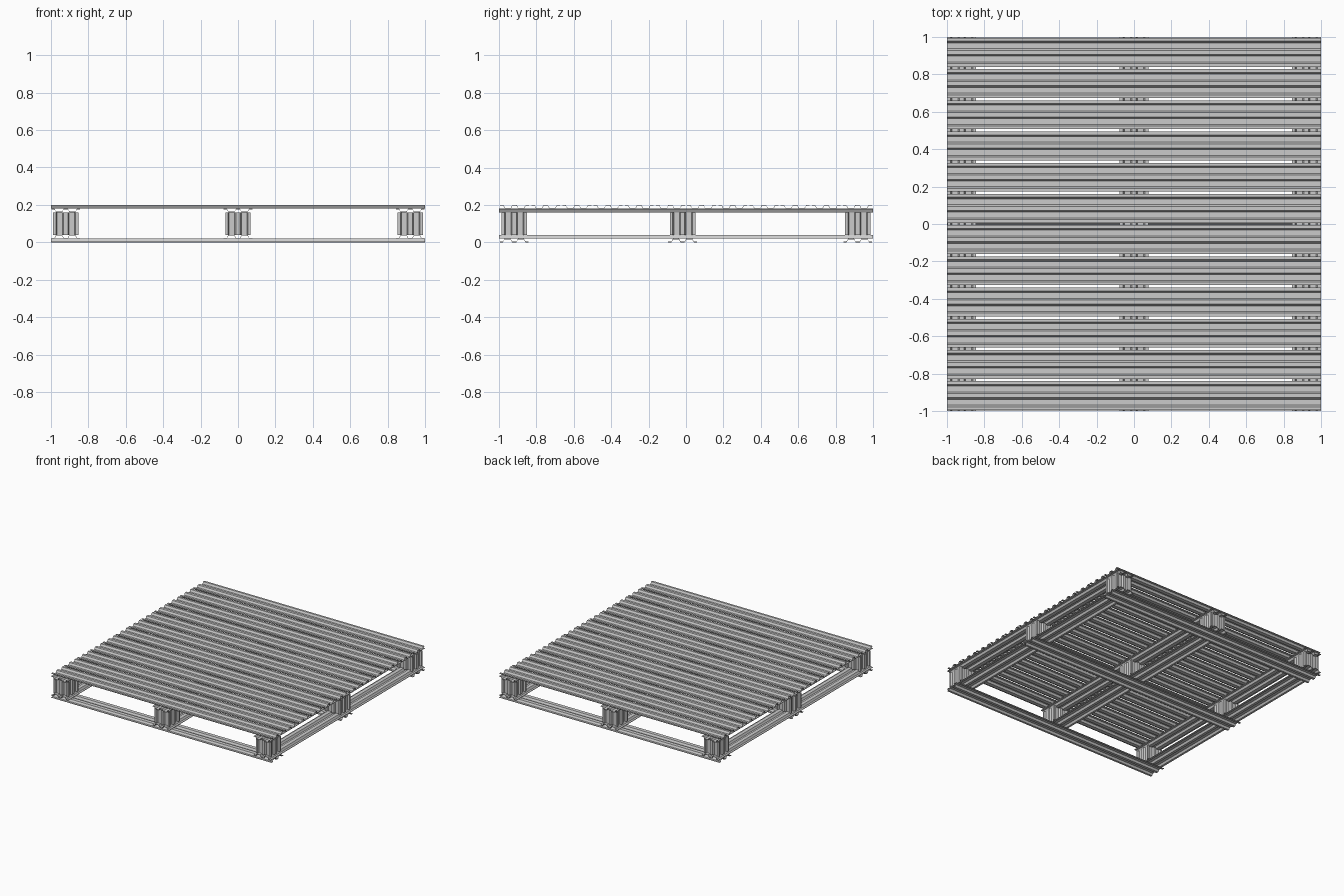
import bpy, bmesh, math
from mathutils import Matrix, Vector

if "Cube" in bpy.data.objects:
    bpy.data.objects.remove(bpy.data.objects["Cube"])

H = 0.02      # depth of a corrugated board
T = 0.004     # sheet thickness
# right half of the corrugated profile: (offset, 0 = flange level, 1 = rib level)
HALF = [(0.011, 0), (0.020, 1), (0.051, 1), (0.060, 0), (0.077, 0)]
PROFILE = [(-u, k) for u, k in reversed(HALF)] + HALF


def prism(name, loop, length, matrix):
    """Extrude a closed 2D loop along local z, centred, then place it."""
    bm = bmesh.new()
    f = bm.faces.new([bm.verts.new((a, b, -length / 2)) for a, b in loop])
    ext = bmesh.ops.extrude_face_region(bm, geom=[f])
    moved = [v for v in ext["geom"] if isinstance(v, bmesh.types.BMVert)]
    bmesh.ops.translate(bm, verts=moved, vec=(0, 0, length))
    bmesh.ops.recalc_face_normals(bm, faces=bm.faces)
    bm.transform(matrix)
    return finish(name, bm)


def finish(name, bm):
    me = bpy.data.meshes.new(name)
    bm.to_mesh(me)
    bm.free()
    ob = bpy.data.objects.new(name, me)
    bpy.context.collection.objects.link(ob)
    return ob


def board(name, axis, offset, z, ribs_up, length=2.0):
    """Corrugated sheet running along x or y, standing on height z."""
    lo = [(u, (H - T) * (k if ribs_up else 1 - k)) for u, k in PROFILE]
    loop = lo + [(u, h + T) for u, h in reversed(lo)]
    if axis == 'x':   # local (u, h, l) -> (l, u, h)
        m = Matrix(((0, 0, 1, 0), (1, 0, 0, offset), (0, 1, 0, z), (0, 0, 0, 1)))
    else:             # local (u, h, l) -> (u, l, h)
        m = Matrix(((1, 0, 0, offset), (0, 0, 1, 0), (0, 1, 0, z), (0, 0, 0, 1)))
    return prism(name, loop, length, m)


def block(name, x, y, z0, z1):
    """Square post folded from corrugated sheet, open at both ends."""
    r, d = 0.068, 0.014
    side = [(-r, r), (-0.053, r), (-0.047, r - d), (-0.018, r - d), (-0.011, r),
            (0.011, r), (0.018, r - d), (0.047, r - d), (0.053, r)]
    loop = []
    for i in range(4):
        rot = Matrix.Rotation(-i * math.pi / 2, 2)
        loop += [rot @ Vector(p) for p in side]
    bm = bmesh.new()
    rings = [[bm.verts.new((x + p.x, y + p.y, z)) for p in loop] for z in (z0, z1)]
    n = len(loop)
    for i in range(n):
        j = (i + 1) % n
        bm.faces.new((rings[0][j], rings[0][i], rings[1][i], rings[1][j]))
    bmesh.ops.recalc_face_normals(bm, faces=bm.faces)
    ob = finish(name, bm)
    wall = ob.modifiers.new("wall", 'SOLIDIFY')
    wall.thickness = T
    return ob


XS = (-0.92, 0, 0.92)
YS = (-0.918, -0.018, 0.918)

# bottom runners along x
for i, y in enumerate(YS):
    board(f"bottom_runner_{i}", 'x', y, 0, True)

# lower and upper stringers along y
for i, x in enumerate(XS):
    board(f"lower_stringer_{i}", 'y', x, H, True)
    board(f"upper_stringer_{i}", 'y', x, 0.16, False)

# nine spacer blocks
for i, x in enumerate(XS):
    for j, y in enumerate(YS):
        block(f"block_{i}_{j}", x, y, 2 * H, 0.16)

# twelve deck boards along x
for i in range(12):
    board(f"deck_board_{i}", 'x', (i - 5.5) / 6, 0.18, False)
